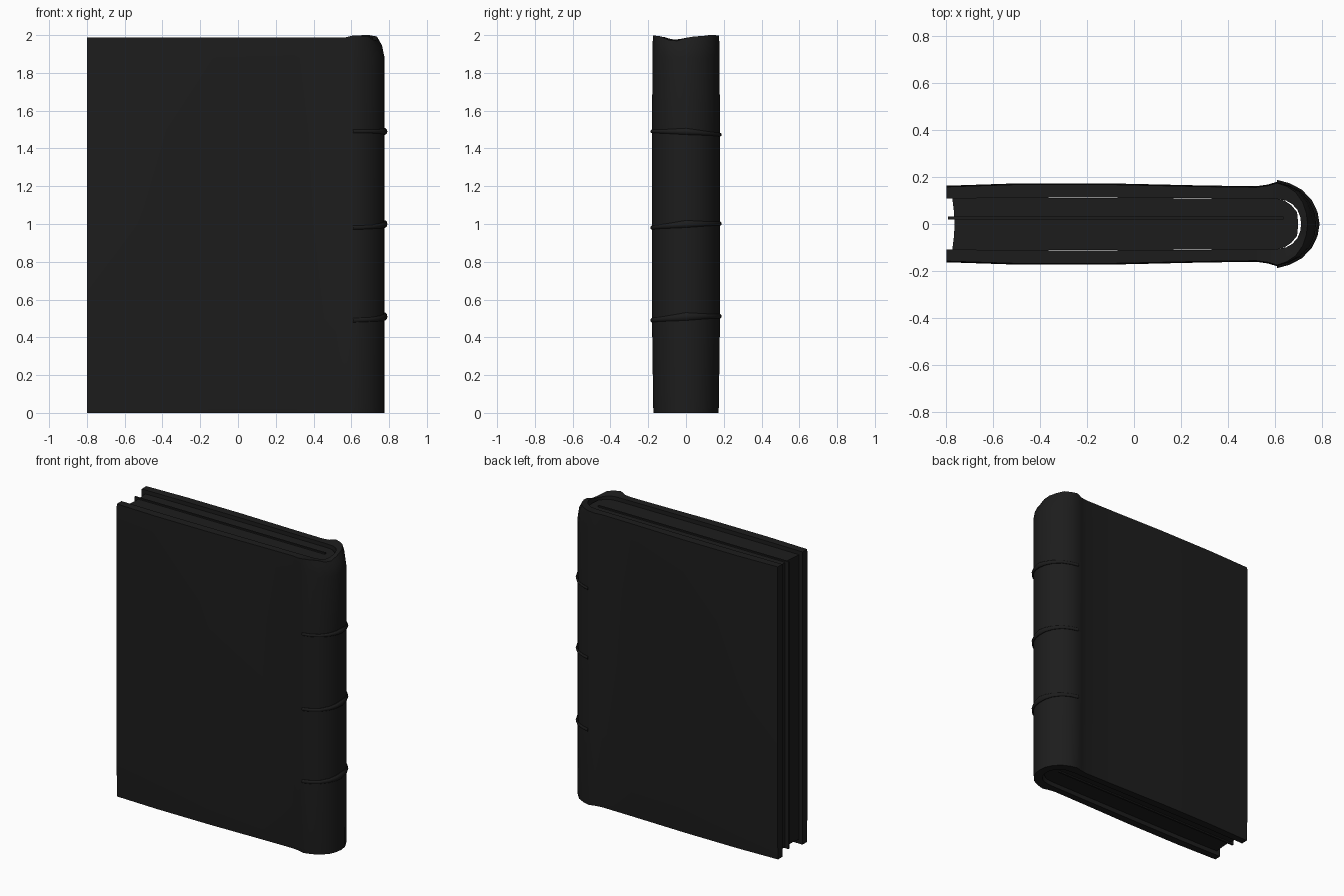
import bpy, bmesh, math

if "Cube" in bpy.data.objects:
    bpy.data.objects.remove(bpy.data.objects["Cube"])

dark = bpy.data.materials.new("dark_leather")
dark.diffuse_color = (0.012, 0.012, 0.012, 1)
dark.use_nodes = True
dark.node_tree.nodes["Principled BSDF"].inputs["Base Color"].default_value = dark.diffuse_color


def loft(name, rings):
    """Skin a stack of equal-length closed rings and cap both ends."""
    bm = bmesh.new()
    vs = [[bm.verts.new(p) for p in r] for r in rings]
    n = len(vs[0])
    for a, b in zip(vs, vs[1:]):
        for i in range(n):
            j = (i + 1) % n
            bm.faces.new((a[i], a[j], b[j], b[i]))
    return bm, vs


def finish(name, bm):
    bmesh.ops.recalc_face_normals(bm, faces=bm.faces[:])
    me = bpy.data.meshes.new(name)
    bm.to_mesh(me)
    bm.free()
    ob = bpy.data.objects.new(name, me)
    bpy.context.collection.objects.link(ob)
    me.materials.append(dark)
    bpy.context.view_layer.objects.active = ob
    bpy.ops.object.select_all(action='DESELECT')
    ob.select_set(True)
    bpy.ops.object.shade_smooth_by_angle(angle=math.radians(35))
    return ob


def mirror(half):
    """Complete a profile that ends on the y = 0 axis."""
    return half + [(x, -y) for x, y in half[-2::-1]]


# Cover: U-shaped section with swollen joint and rounded spine
outer = mirror([(-.8, .163), (-.5, .173), (-.1, .173), (.3, .164), (.52, .161),
                (.57, .168), (.61, .18), (.66, .166), (.71, .14), (.75, .095),
                (.77, .048), (.776, 0)])
inner = mirror([(-.8, .108), (-.5, .112), (-.1, .112), (.3, .11), (.52, .108),
                (.57, .108), (.61, .106), (.65, .1), (.68, .085), (.705, .06),
                (.718, .03), (.722, 0)])
# z level, y scale of the outside, spine pull-in
levels = [(0, .95, 0), (.03, .965, 0), (.5, 1, 0), (1, 1, 0), (1.5, 1, 0),
          (1.88, .985, 0), (1.95, .98, .014), (1.988, .97, .036)]


def cover_ring(z, sy, pull):
    ring = []
    for k, (x, y) in enumerate(outer + inner[::-1]):
        is_out = k < len(outer)
        t = min(1, max(0, (x - .62) / .15))
        zz = z
        if z > 1.94:      # worn head cap, dipping off centre
            zz += t * (.008 * math.sin(y * 16) - .014 * math.exp(-((y + .06) / .05) ** 2))
            if .6 < x < .72 and is_out:
                zz += .01
        px = x - (pull * t if is_out else pull * t * .4)
        ring.append((px, y * (sy if is_out else 1), zz))
    return ring


bm, vs = loft("cover", [cover_ring(*l) for l in levels])
n = len(outer)
for ring in (vs[0], vs[-1]):
    o, i = ring[:n], ring[n:][::-1]
    for k in range(n - 1):
        bm.faces.new((o[k], o[k + 1], i[k + 1], i[k]))
finish("cover", bm)

# Page block: hollowed fore edge, rounded back
pages = mirror([(-.775, .1135), (.6, .108), (.64, .1), (.67, .08), (.695, .05), (.7, 0)])
pages += [(-.768, -.06), (-.764, 0), (-.768, .06)]
bm, vs = loft("pages", [[(x, y, z) for x, y in pages] for z in (.03, 1.962)])
for ring in vs:
    bm.faces.new(ring)
finish("page_block", bm)

# Bookmark sheet standing slightly proud of the pages
bm = bmesh.new()
bmesh.ops.create_cube(bm, size=1)
for v in bm.verts:
    v.co = (v.co.x * 1.43 - .077, v.co.y * .012 + .026, v.co.z * 1.95 + .996)
finish("bookmark_sheet", bm)

# Raised bands across the spine, each a rounded bead following the section
spine = [p for p in outer if p[0] > .6]
for num, (zc, tilt, h) in enumerate(((.51, .01, .022), (1.0, .01, .02), (1.49, -.008, .018))):
    rings = []
    for x, y in spine:
        fade = max(.25, 1 - abs(y) / .18)
        a = math.atan2(y, x - .61)
        dx, dy = math.cos(a), math.sin(a)
        z0 = zc + tilt * y / .17 - .008 * abs(y) / .17
        ring = []
        for s in range(10):
            b = s * math.tau / 10
            r = math.cos(b) * (.006 + .009 * fade)
            ring.append((x + dx * r, y + dy * r, z0 + math.sin(b) * h * (.4 + .6 * fade)))
        rings.append(ring)
    bm, vs = loft("band", rings)
    for ring in (vs[0], vs[-1]):
        bm.faces.new(ring)
    finish(f"spine_band_{num + 1}", bm)
